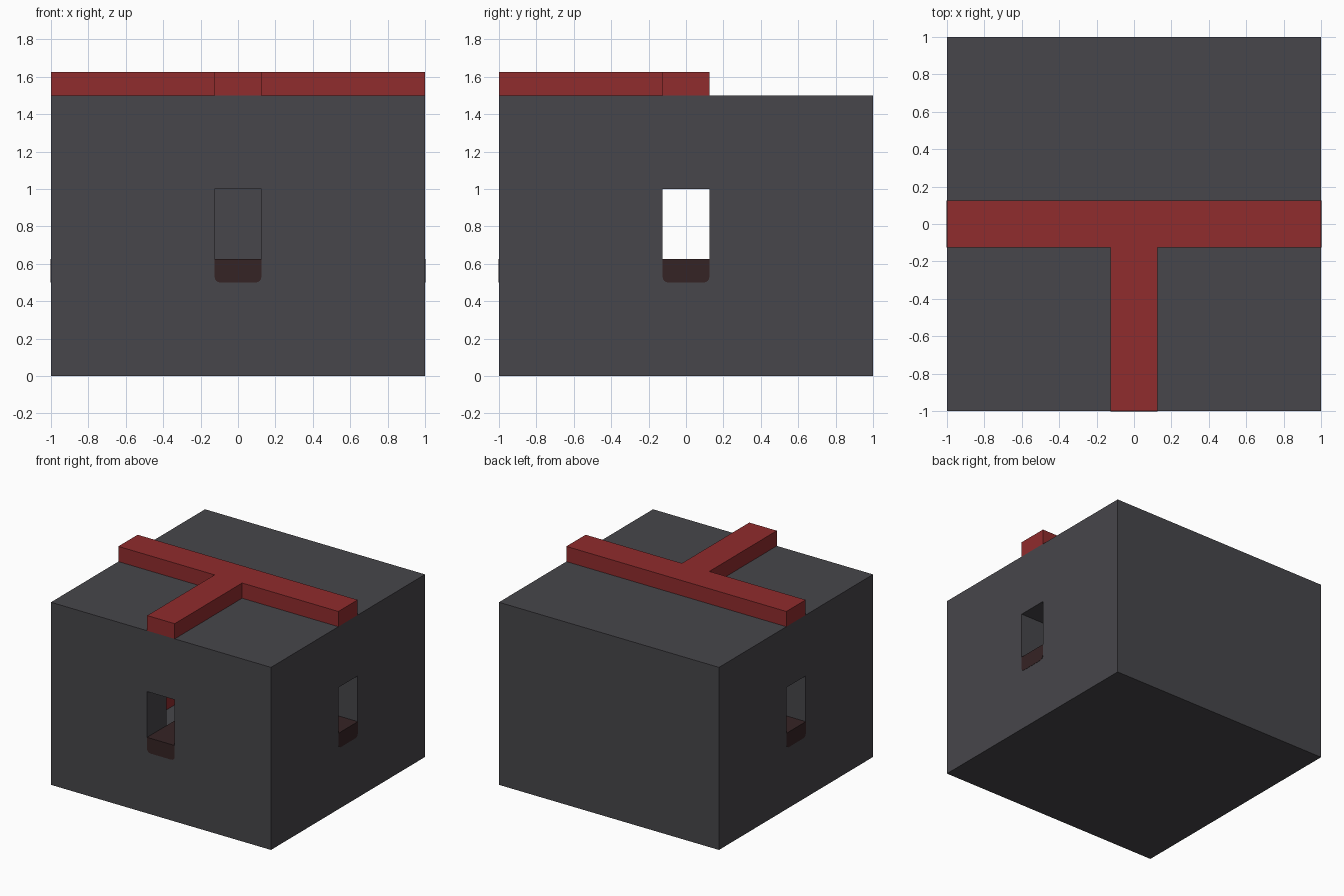
import bpy
import bmesh
from mathutils import Matrix

if "Cube" in bpy.data.objects:
    bpy.data.objects.remove(bpy.data.objects["Cube"])


def material(name, rgb):
    mat = bpy.data.materials.new(name)
    mat.use_nodes = True
    mat.diffuse_color = (*rgb, 1)
    mat.node_tree.nodes["Principled BSDF"].inputs["Base Color"].default_value = (*rgb, 1)
    return mat


grey = material("dark grey", (0.063, 0.061, 0.069))
red = material("brick red", (0.28, 0.025, 0.026))
brown = material("dark brown", (0.036, 0.017, 0.018))


def make_object(name, bm, mat):
    mesh = bpy.data.meshes.new(name)
    bm.to_mesh(mesh)
    bm.free()
    mesh.materials.append(mat)
    obj = bpy.data.objects.new(name, mesh)
    bpy.context.collection.objects.link(obj)
    return obj


def box(name, low, high, mat, round_axis=None):
    """Box between two corners; optionally rounds the bottom edges along an axis."""
    bm = bmesh.new()
    size = [h - l for l, h in zip(low, high)]
    centre = [(h + l) / 2 for l, h in zip(low, high)]
    bmesh.ops.create_cube(bm, size=1, matrix=Matrix.Translation(centre) @ Matrix.Diagonal((*size, 1)))
    if round_axis is not None:
        edges = [e for e in bm.edges
                 if abs(e.verts[0].co[round_axis] - e.verts[1].co[round_axis]) > 0.5
                 and e.verts[0].co.z < centre[2] and e.verts[1].co.z < centre[2]]
        bmesh.ops.bevel(bm, geom=edges, offset=0.03, segments=4, profile=0.5, affect='EDGES')
    return make_object(name, bm, mat)


def tee(name, bottom, top, reach, mat):
    """T outline: a bar along x with a stem towards the front, extruded upwards."""
    w = 0.125
    outline = [(-reach, w), (-reach, -w), (-w, -w), (-w, -reach),
               (w, -reach), (w, -w), (reach, -w), (reach, w)]
    bm = bmesh.new()
    face = bm.faces.new([bm.verts.new((x, y, bottom)) for x, y in outline])
    extruded = bmesh.ops.extrude_face_region(bm, geom=[face])["geom"]
    moved = [v for v in extruded if isinstance(v, bmesh.types.BMVert)]
    bmesh.ops.translate(bm, verts=moved, vec=(0, 0, top - bottom))
    bmesh.ops.recalc_face_normals(bm, faces=bm.faces)
    return make_object(name, bm, mat)


# Hollow block with three window openings
block = box("block", (-1, -1, 0), (1, 1, 1.5), grey)
cutters = [box("cavity_cutter", (-0.75, -0.75, 0.25), (0.75, 0.75, 1.25), grey),
           tee("window_cutter", 0.62, 1.0, 1.2, grey)]
for cutter in cutters:
    cutter.hide_render = True
    cutter.hide_viewport = True
    mod = block.modifiers.new(cutter.name, 'BOOLEAN')
    mod.operation = 'DIFFERENCE'
    mod.solver = 'EXACT'
    mod.object = cutter

# Raised strip on the top
tee("top_strip", 1.5, 1.625, 1.0, red)

# Inner track whose rounded ends show below the windows
box("track_bar", (-1.002, -0.125, 0.5), (1.002, 0.125, 0.625), brown, round_axis=0)
box("track_stem", (-0.125, -1.002, 0.5), (0.125, -0.125, 0.625), brown, round_axis=1)

# Red lining low on the inner side walls
for side, name in ((-1, "right_lining"), (1, "left_lining")):
    inner, outer = sorted((side * 0.745, side * 0.755))
    box(name, (inner, -0.75, 0.25), (outer, 0.75, 0.5), red)
